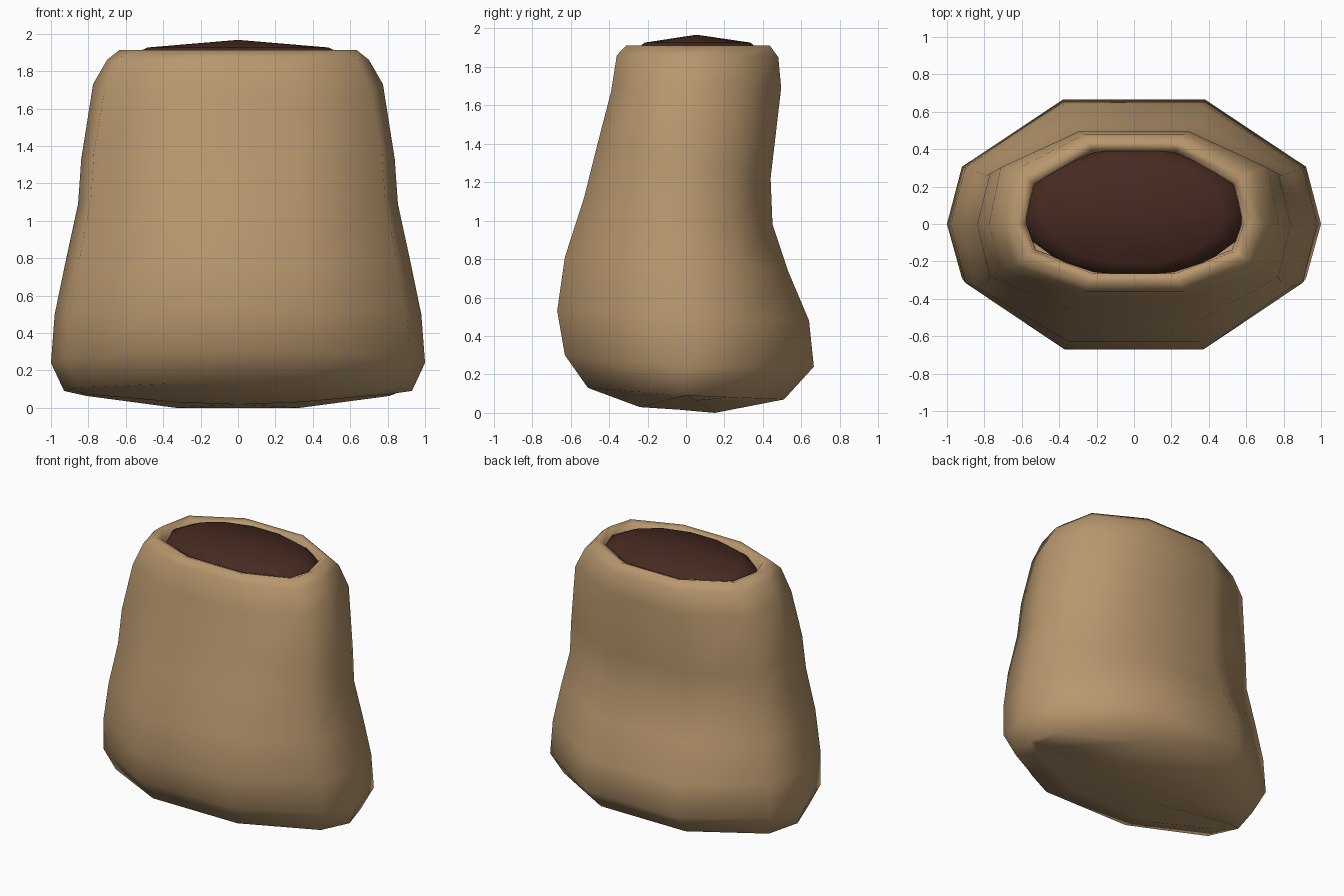
import bpy, bmesh, math

if "Cube" in bpy.data.objects:
    bpy.data.objects.remove(bpy.data.objects["Cube"])


def material(name, rgb):
    m = bpy.data.materials.new(name)
    m.diffuse_color = (*rgb, 1)
    m.use_nodes = True
    m.node_tree.nodes["Principled BSDF"].inputs["Base Color"].default_value = m.diffuse_color
    return m


def loft(name, rings, mat, start=None, end=None):
    """Skin a list of closed rings; optional centre points close the ends."""
    bm = bmesh.new()
    loops = [[bm.verts.new(p) for p in r] for r in rings]
    n = len(loops[0])
    for a, b in zip(loops, loops[1:]):
        for i in range(n):
            j = (i + 1) % n
            bm.faces.new((a[i], a[j], b[j], b[i]))
    for centre, loop in ((start, loops[0]), (end, loops[-1])):
        if centre:
            c = bm.verts.new(centre)
            for i in range(n):
                bm.faces.new((loop[i], loop[(i + 1) % n], c))
    bmesh.ops.recalc_face_normals(bm, faces=bm.faces)
    me = bpy.data.meshes.new(name)
    bm.to_mesh(me)
    bm.free()
    me.materials.append(mat)
    for p in me.polygons:
        p.use_smooth = True
    ob = bpy.data.objects.new(name, me)
    bpy.context.collection.objects.link(ob)
    return ob


def sack_ring(yf, zf, x, zs, yb, zb, k):
    """Ten-sided tilted cross-section; k sets how full the corners are."""
    section = [(1, 0), (.92, k), (.38, 1), (-.38, 1), (-.92, k),
               (-1, 0), (-.92, -k), (-.38, -1), (.38, -1), (.92, -k)]
    pts = []
    for u, v in section:
        y, z = (yb, zb) if v > 0 else (yf, zf)
        pts.append((x * u, y * abs(v), zs + (z - zs) * abs(v)))
    return pts


burlap = material("burlap tan", (.48, .31, .155))
filling = material("dark brown filling", (.062, .023, .015))

# Slumped sack: front y, front z, half width, side z, back y, back z, fullness
PROFILE = [
    (-.24, .03, .88, .093, .15, .00, .32),
    (-.51, .13, .93, .09, .51, .07, .46),
    (-.63, .30, 1.0, .24, .665, .24, .46),
    (-.67, .53, .98, .50, .64, .48, .47),
    (-.63, .81, .92, .79, .53, .74, .53),
    (-.53, 1.12, .855, 1.09, .45, .98, .58),
    (-.465, 1.38, .838, 1.33, .44, 1.22, .61),
    (-.39, 1.67, .775, 1.73, .495, 1.69, .61),
    (-.36, 1.86, .70, 1.86, .48, 1.85, .59),
    (-.31, 1.912, .635, 1.912, .435, 1.912, .57),
    (-.265, 1.895, .585, 1.895, .395, 1.895, .55),
    (-.25, 1.80, .57, 1.80, .38, 1.80, .55),
]
loft("sack", [sack_ring(*r) for r in PROFILE], burlap, start=(0, -.04, .017))

# Domed filling in the sack mouth
N = 14
dome = []
for f, z in ((1.06, 1.82), (1.02, 1.88), (.85, 1.926)):
    dome.append([(.57 * f * math.cos(a), .06 + .332 * f * math.sin(a), z)
                 for a in (2 * math.pi * i / N for i in range(N))])
loft("filling", dome, filling, end=(0, .055, 1.967))
